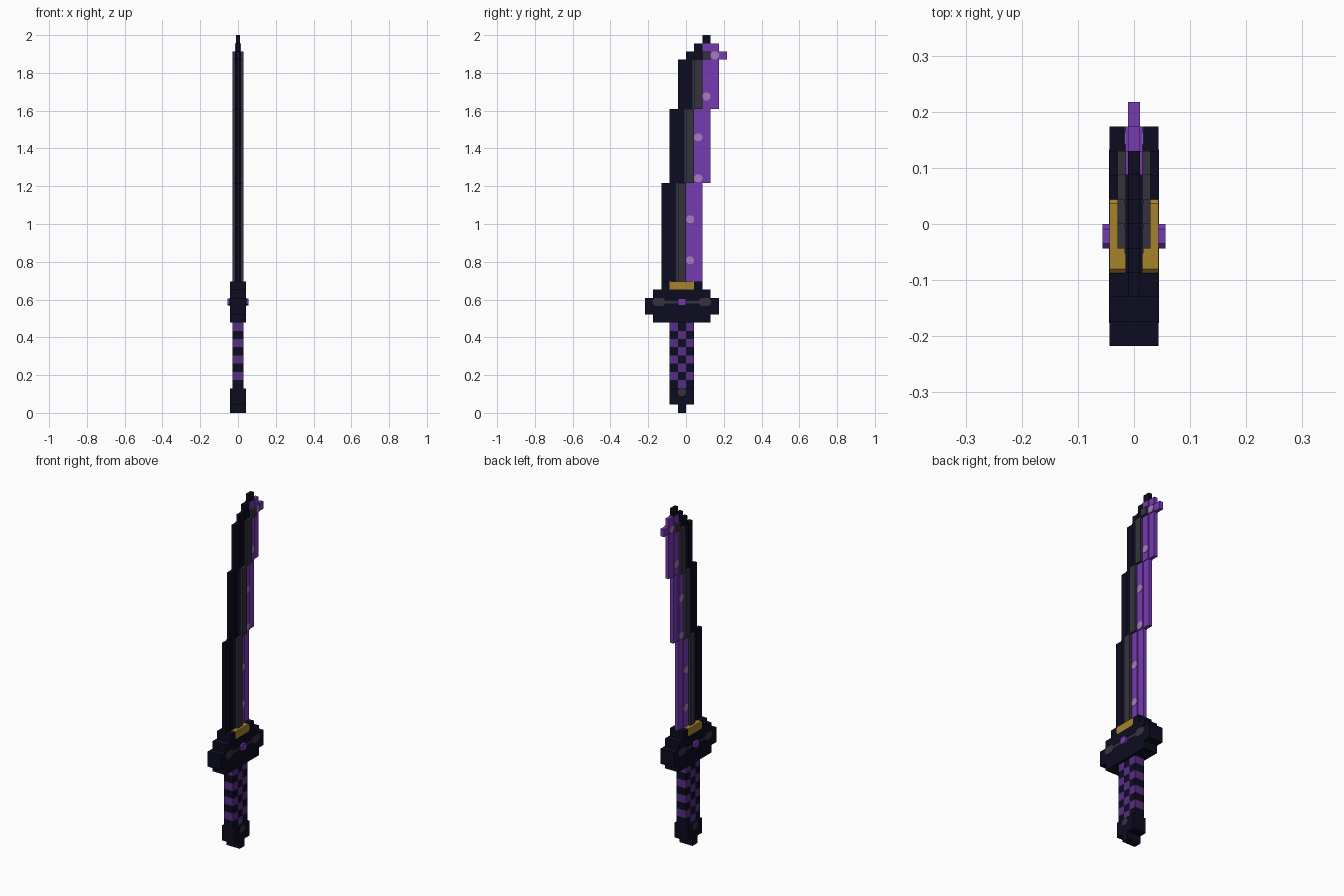
import bpy, bmesh

if "Cube" in bpy.data.objects:
    bpy.data.objects.remove(bpy.data.objects["Cube"])

U = 2 / 46  # block size


def material(name, r, g, b):
    lin = [((c / 255 + 0.055) / 1.055) ** 2.4 if c > 10 else c / 255 / 12.92 for c in (r, g, b)]
    m = bpy.data.materials.new(name)
    m.diffuse_color = (*lin, 1)
    m.use_nodes = True
    m.node_tree.nodes["Principled BSDF"].inputs["Base Color"].default_value = m.diffuse_color
    return m


DARK = material("midnight", 12, 12, 33)
GREY = material("charcoal", 53, 51, 62)
PURPLE = material("violet", 118, 59, 177)
GRIP = material("deep_violet", 87, 45, 131)
LIGHT = material("pale_lilac", 165, 123, 192)
GOLD = material("gold", 166, 131, 45)


def prism(bm, outline, x0, x1):
    """Extrude a (y, z) outline, in blocks, between two x positions."""
    a = [bm.verts.new((x0, y * U, z * U)) for y, z in outline]
    b = [bm.verts.new((x1, y * U, z * U)) for y, z in outline]
    bm.faces.new(a)
    bm.faces.new(b[::-1])
    for i in range(len(a)):
        j = (i + 1) % len(a)
        bm.faces.new((a[j], a[i], b[i], b[j]))


def rect(y0, y1, z0, z1):
    return [(y0, z0), (y1, z0), (y1, z1), (y0, z1)]


def octagon(y0, y1, z0, z1, c):
    return [(y0 + c, z0), (y1 - c, z0), (y1, z0 + c), (y1, z1 - c),
            (y1 - c, z1), (y0 + c, z1), (y0, z1 - c), (y0, z0 + c)]


def part(name, mat, pieces):
    """Pieces are (outline, half thickness) or (outline, inner x, outer x) mirrored in x."""
    bm = bmesh.new()
    for p in pieces:
        if len(p) == 2:
            prism(bm, p[0], -p[1], p[1])
        else:
            prism(bm, p[0], p[1], p[2])
            prism(bm, p[0], -p[2], -p[1])
    bmesh.ops.recalc_face_normals(bm, faces=bm.faces)
    me = bpy.data.meshes.new(name)
    bm.to_mesh(me)
    bm.free()
    me.materials.append(mat)
    bpy.context.collection.objects.link(bpy.data.objects.new(name, me))


# Blade: three sections, each stepping one block backwards
INNER, OUTER, RIDGE = 0.0150, 0.0107, 0.029
spine, ridge, edge, spots = [], [], [], []
for s, (z0, z1) in enumerate([(16, 28), (28, 37), (37, 43)]):
    spine += [(rect(s - 3, s - 2, z0, z1), OUTER), (rect(s - 2, s - 1, z0, z1), INNER)]
    ridge += [(rect(s - 1, s, z0, z1), RIDGE),
              (rect(s - 1.2, s - 1, z0, z1), INNER, INNER + 0.0015)]
    edge += [(rect(s, s + 1, z0, z1), INNER), (rect(s + 1, s + 2, z0, z1), OUTER)]

# Stepped tip
spine += [(rect(0, 1, 43, 44), OUTER), (rect(1, 2, 43, 44), INNER),
          (rect(1, 2, 44, 45), OUTER), (rect(2, 3, 45, 46), OUTER)]
ridge += [(rect(2, 3, 43, 44), RIDGE)]
edge += [(rect(2, 3, 44, 45), INNER), (rect(3, 4, 44, 45), OUTER),
         (rect(3, 4, 43, 44), INNER), (rect(4, 5, 43, 44), OUTER)]

# Pale spots along the cutting edge
for y, z in [(0, 18.1), (0, 23.1), (1, 28.1), (1, 33.1), (2, 38.05), (3, 43.05)]:
    spots.append((octagon(y, y + 1, z, z + 0.95, 0.28), INNER, INNER + 0.0015))

part("blade_spine", DARK, spine)
part("blade_ridge", GREY, ridge)
part("blade_edge", PURPLE, edge)
part("blade_spots", LIGHT, spots)

# Guard, one stepped outline, with a collar above
part("guard", DARK, [([(-4, 11), (3, 11), (3, 12), (4, 12), (4, 14), (3, 14), (3, 15),
                       (-4, 15), (-4, 14), (-5, 14), (-5, 12), (-4, 12)], U),
                     (rect(-3, -2, 15, 16), U), (rect(1, 2, 15, 16), U)])
part("collar", GOLD, [(octagon(-2, 1, 15, 16, 0.15), U)])
inlay = []
for k in (-1, 1):
    c = -0.5 + k * 2.8
    inlay.append((octagon(c - 0.75, c + 0.75, 13, 14, 0.3), U, U + 0.0015))
    inlay.append((rect(*sorted((-0.5 + k * 0.5, c - k * 0.75)), 13.35, 13.65), U, U + 0.0015))
part("guard_inlay", GREY, inlay)
part("guard_gem", PURPLE, [(octagon(-1, 0, 13.05, 13.95, 0.2), U, 0.0565)])

# Grip: chequered wrap
cells = {0: [], 1: []}
for row in range(3, 11):
    for col in range(3):
        cells[(row + col) % 2].append((rect(col - 2, col - 1, row, row + 1), 0.030))
part("grip_wrap", GRIP, cells[0])
part("grip_core", DARK, cells[1])

# Pommel
part("pommel", DARK, [([(-2, 1), (-1, 1), (-1, 0), (0, 0), (0, 1), (1, 1), (1, 3), (-2, 3)], 0.042)])
part("pommel_stud", GREY, [(octagon(-1, 0, 2.05, 2.95, 0.25), 0.042, 0.0435)])
